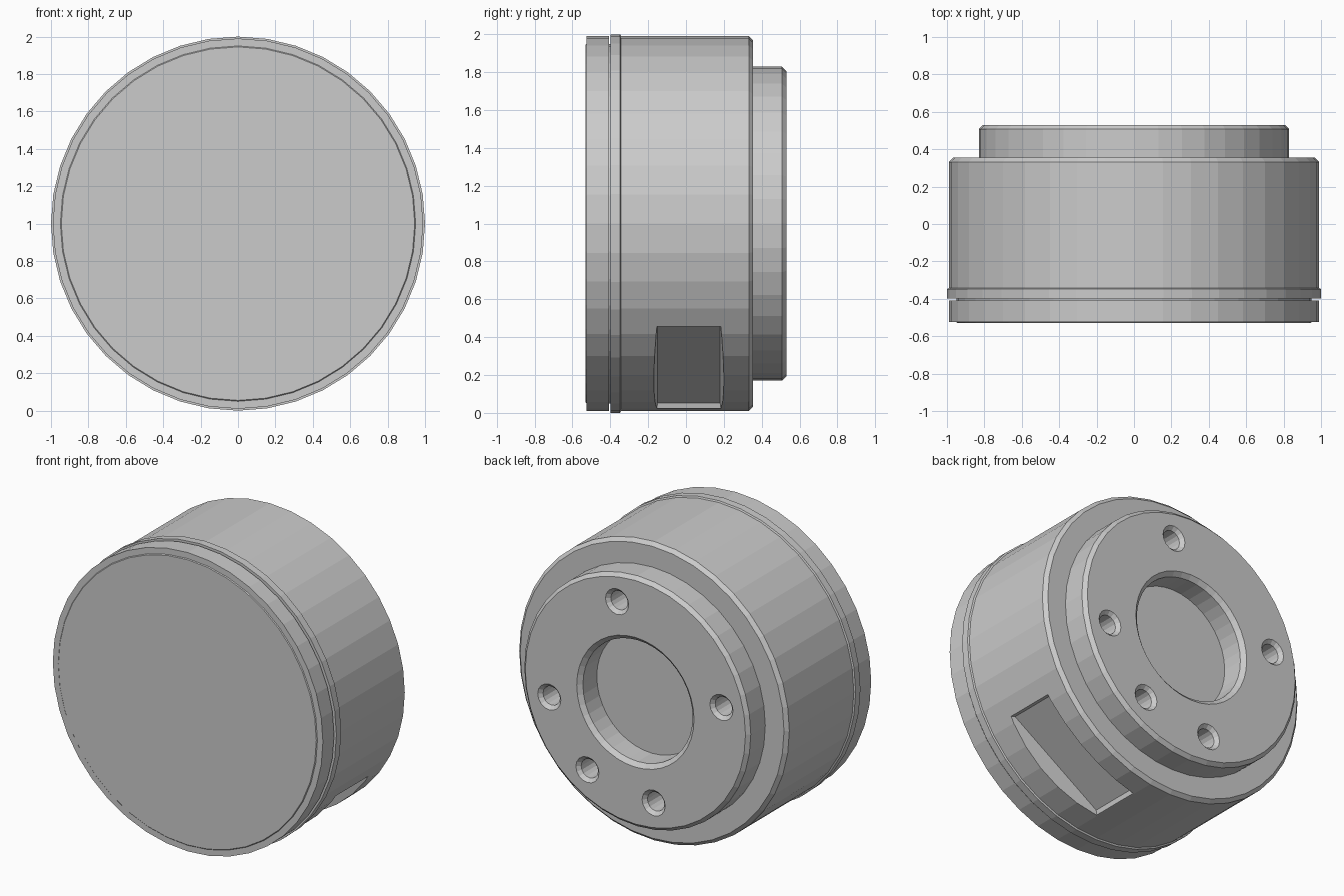
import bpy, bmesh
from math import cos, sin, pi, radians

if "Cube" in bpy.data.objects:
    bpy.data.objects.remove(bpy.data.objects["Cube"])

CZ = 1.0          # height of the turning axis
HOLE_R = 0.645    # bolt circle radius


def add_object(name, bm):
    bmesh.ops.recalc_face_normals(bm, faces=bm.faces)
    mesh = bpy.data.meshes.new(name)
    bm.to_mesh(mesh)
    bm.free()
    ob = bpy.data.objects.new(name, mesh)
    bpy.context.collection.objects.link(ob)
    return ob


def lathe(name, profile, sides, cx=0.0, cz=CZ):
    """Turn a (radius, y) profile about a y axis; both ends are capped."""
    bm = bmesh.new()
    rings = []
    for r, y in profile:
        rings.append([bm.verts.new((cx + r * cos(2 * pi * i / sides), y,
                                    cz + r * sin(2 * pi * i / sides)))
                      for i in range(sides)])
    for a, b in zip(rings, rings[1:]):
        for i in range(sides):
            j = (i + 1) % sides
            bm.faces.new((a[i], a[j], b[j], b[i]))
    bm.faces.new(rings[0])
    bm.faces.new(rings[-1])
    return add_object(name, bm)


def cut(target, cutter):
    cutter.hide_render = True
    mod = target.modifiers.new("cut", 'BOOLEAN')
    mod.operation = 'DIFFERENCE'
    mod.solver = 'EXACT'
    mod.object = cutter
    bpy.context.view_layer.objects.active = target
    bpy.ops.object.modifier_apply(modifier=mod.name)
    bpy.data.objects.remove(cutter, do_unlink=True)


# Housing: front plate, groove, rim, body, rear boss and shallow bore
housing = lathe("housing", [
    (0.945, -0.53), (0.95, -0.525), (0.99, -0.525), (0.99, -0.408),
    (0.95, -0.408), (0.95, -0.398), (1.0, -0.398), (1.0, -0.348),
    (0.99, -0.343), (0.99, 0.332), (0.967, 0.355), (0.83, 0.355),
    (0.83, 0.507), (0.807, 0.53),
    (0.43, 0.53), (0.402, 0.505), (0.402, 0.36)], 40)

# Countersunk bolt holes, four in a cross plus one extra
for deg in (78, 168, 258, 348, 303):
    a = radians(deg)
    cut(housing, lathe("hole_cutter", [
        (0.062, 0.2), (0.062, 0.507), (0.085, 0.53), (0.095, 0.54)],
        16, HOLE_R * cos(a), CZ + HOLE_R * sin(a)))

# Flat pocket on the lower right, in line with the extra hole
a = radians(303)
bm = bmesh.new()
loops = []
for n, t, h in ((0.885, 0.375, 0.165), (1.03, 0.52, 0.193)):
    loop = []
    for st, sy in ((-1, -1), (1, -1), (1, 1), (-1, 1)):
        loop.append(bm.verts.new((n * cos(a) - st * t * sin(a), 0.015 + sy * h,
                                  CZ + n * sin(a) + st * t * cos(a))))
    loops.append(loop)
    bm.faces.new(loop)
for i in range(4):
    j = (i + 1) % 4
    bm.faces.new((loops[0][i], loops[0][j], loops[1][j], loops[1][i]))
cut(housing, add_object("pocket_cutter", bm))
